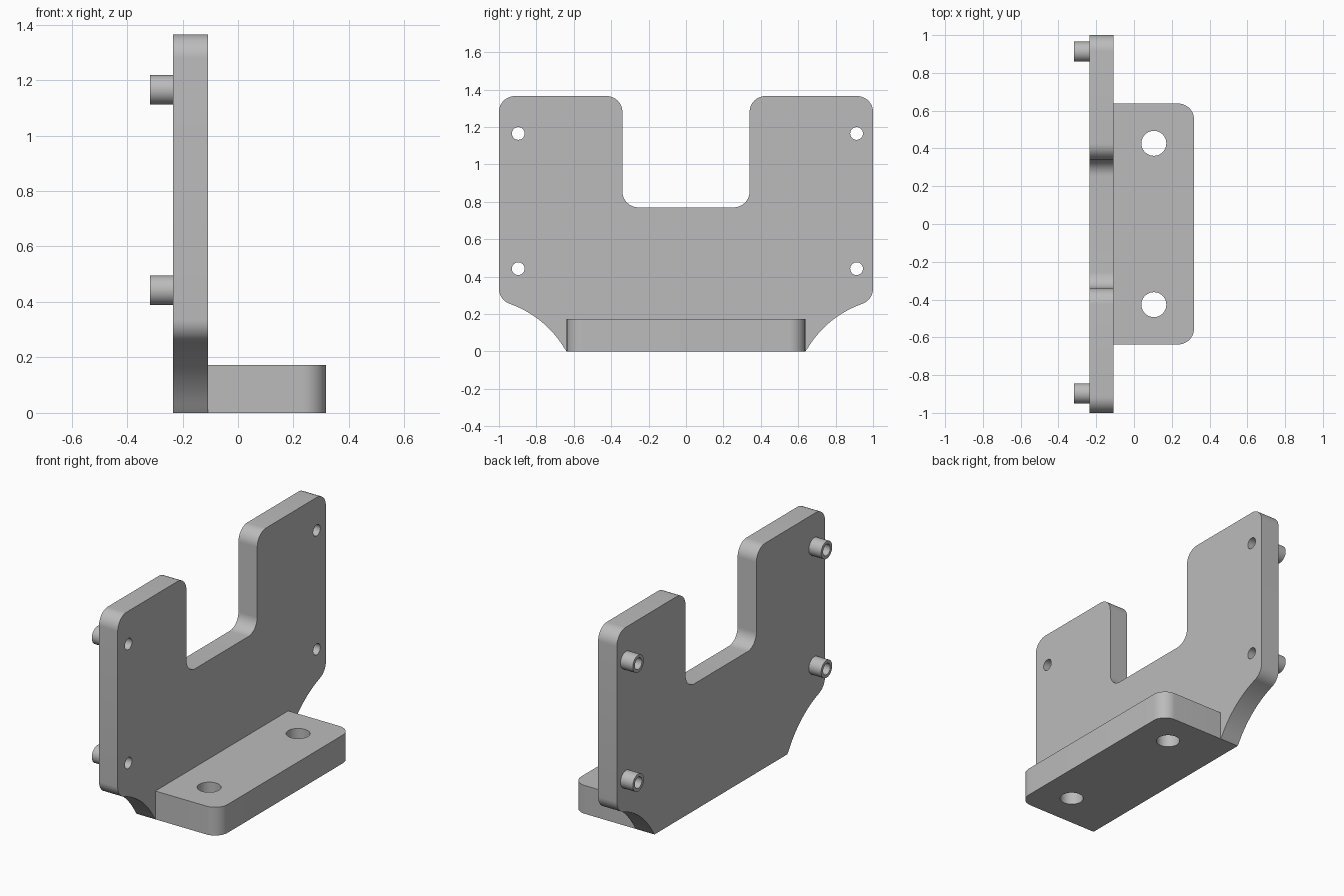
import bpy, bmesh
from math import cos, sin, radians, pi
from mathutils import Matrix, Vector

cube = bpy.data.objects.get("Cube")
if cube:
    bpy.data.objects.remove(cube, do_unlink=True)

grey = bpy.data.materials.new("plain grey")
grey.use_nodes = True
GREY = (0.5, 0.5, 0.5, 1)
grey.diffuse_color = GREY
grey.node_tree.nodes["Principled BSDF"].inputs["Base Color"].default_value = GREY

R = 0.085                      # shared corner radius
BACK, FACE, FRONT = -0.235, -0.109, 0.318
TIP = -0.318


def arc(cx, cy, r, a0, a1, n=12):
    """Points along an arc, angles in degrees."""
    angles = [radians(a0 + (a1 - a0) * i / n) for i in range(n + 1)]
    return [(cx + r * cos(a), cy + r * sin(a)) for a in angles]


def add_object(name, bm):
    bmesh.ops.recalc_face_normals(bm, faces=bm.faces)
    mesh = bpy.data.meshes.new(name)
    bm.to_mesh(mesh)
    bm.free()
    mesh.materials.append(grey)
    obj = bpy.data.objects.new(name, mesh)
    bpy.context.collection.objects.link(obj)
    return obj


def prism(name, points, push):
    """Fill a closed outline and extrude it."""
    bm = bmesh.new()
    face = bm.faces.new([bm.verts.new(p) for p in points])
    out = bmesh.ops.extrude_face_region(bm, geom=[face])
    verts = [v for v in out["geom"] if isinstance(v, bmesh.types.BMVert)]
    bmesh.ops.translate(bm, verts=verts, vec=push)
    return add_object(name, bm)


def cylinder(name, centre, radius, depth, along_x):
    bm = bmesh.new()
    turn = Matrix.Rotation(pi / 2 if along_x else 0, 4, 'Y')
    bmesh.ops.create_cone(bm, cap_ends=True, segments=48, radius1=radius, radius2=radius,
                          depth=depth, matrix=Matrix.Translation(centre) @ turn)
    return add_object(name, bm)


def drill(obj, cutter):
    mod = obj.modifiers.new("hole", 'BOOLEAN')
    mod.operation = 'DIFFERENCE'
    mod.solver = 'EXACT'
    mod.object = cutter
    cutter.hide_render = True
    cutter.hide_set(True)
    cutter.display_type = 'WIRE'


# Upright plate: half outline from the foot up to the slot, then mirrored
half = (arc(1.125, -0.269, 0.554, 151, 109, 20)
        + arc(1 - R, 0.335, R, -71, 0)
        + arc(1 - R, 1.365 - R, R, 0, 90)
        + arc(0.34 + R, 1.365 - R, R, 90, 180)
        + arc(0.34 - R, 0.77 + R, R, 0, -90))
half[0] = (0.638, 0)
outline = half + [(-y, z) for y, z in reversed(half)]
plate = prism("upright_plate", [(BACK, y, z) for y, z in outline], Vector((FACE - BACK, 0, 0)))

# Foot: slab with two rounded front corners
W = 0.638
foot_outline = ([(FACE, -W)] + arc(FRONT - R, -W + R, R, -90, 0)
                + arc(FRONT - R, W - R, R, 0, 90) + [(FACE, W)])
foot = prism("foot", [(x, y, 0) for x, y in foot_outline], Vector((0, 0, 0.172)))
for side, y in (("left", 0.427), ("right", -0.427)):
    drill(foot, cylinder(f"foot_hole_cutter_{side}", (0.105, y, 0.086), 0.066, 0.4, False))

# Hollow standoffs behind the plate, with holes running through both
parts = [plate, foot]
for level, z in (("lower", 0.442), ("upper", 1.165)):
    for side, y in (("back", 0.912), ("front", -0.897)):
        boss = cylinder(f"standoff_{level}_{side}", ((TIP + BACK) / 2, y, z),
                        0.053, BACK - TIP, True)
        cutter = cylinder(f"standoff_cutter_{level}_{side}", (-0.2, y, z), 0.034, 0.5, True)
        drill(boss, cutter)
        drill(plate, cutter)
        parts.append(boss)

# Apply the holes, then smooth the rounded faces
bpy.context.view_layer.update()
for obj in parts:
    depsgraph = bpy.context.evaluated_depsgraph_get()
    cut = bpy.data.meshes.new_from_object(obj.evaluated_get(depsgraph))
    obj.modifiers.clear()
    obj.data = cut
for obj in list(bpy.data.objects):
    if "cutter" in obj.name:
        bpy.data.objects.remove(obj, do_unlink=True)
bpy.ops.object.select_all(action='DESELECT')
for obj in parts:
    obj.select_set(True)
bpy.context.view_layer.objects.active = plate
bpy.ops.object.shade_smooth_by_angle(angle=radians(30))
